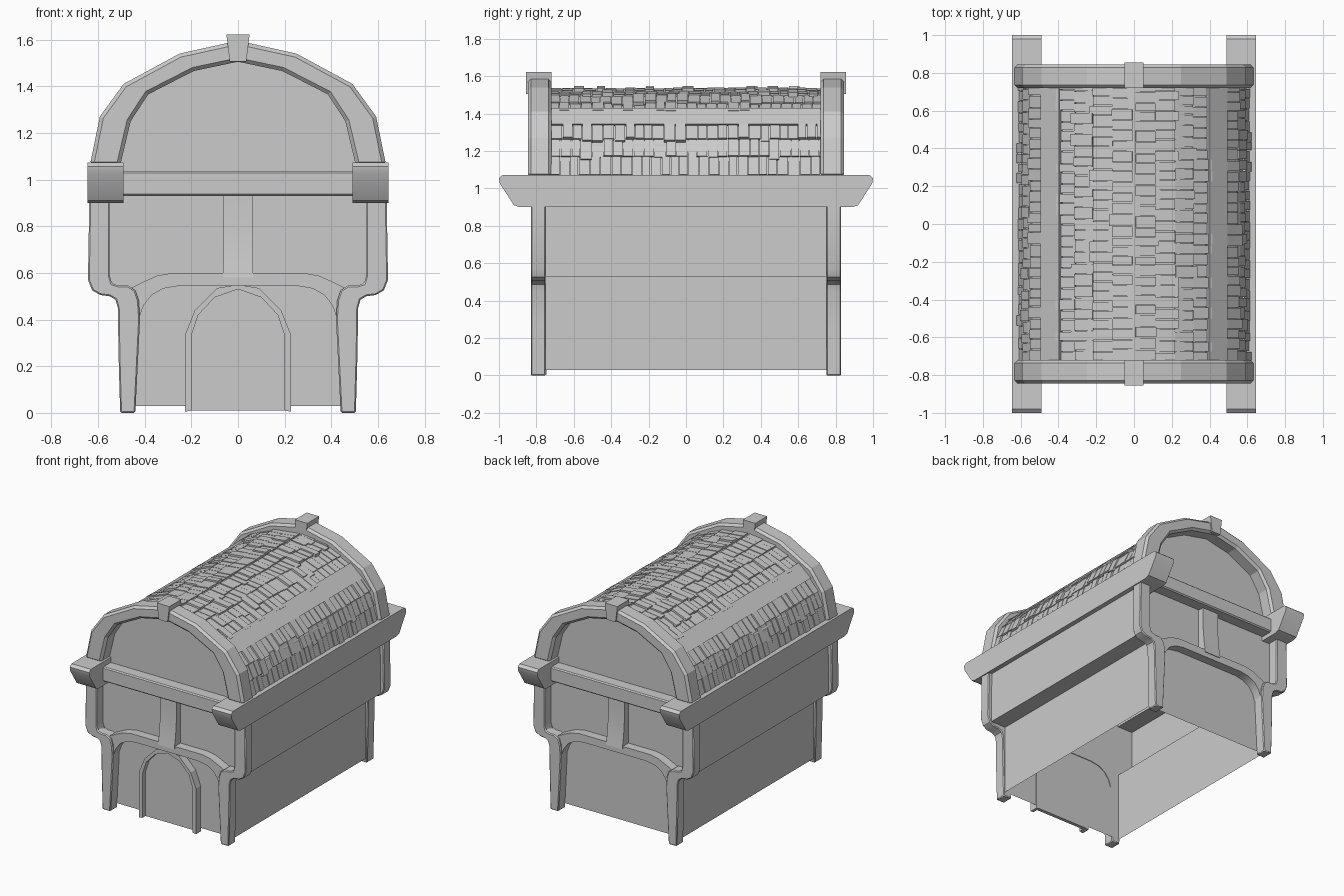
import bpy, bmesh, random
from mathutils import Vector

if "Cube" in bpy.data.objects:
    bpy.data.objects.remove(bpy.data.objects["Cube"])

random.seed(4)


def finish(name, bm, mirror="", bevel=0.0, smooth=0.0):
    bmesh.ops.recalc_face_normals(bm, faces=bm.faces)
    me = bpy.data.meshes.new(name)
    bm.to_mesh(me)
    bm.free()
    ob = bpy.data.objects.new(name, me)
    bpy.context.collection.objects.link(ob)
    if smooth:
        bpy.ops.object.select_all(action='DESELECT')
        ob.select_set(True)
        bpy.context.view_layer.objects.active = ob
        bpy.ops.object.shade_smooth_by_angle(angle=smooth)
    if bevel:
        b = ob.modifiers.new("bevel", 'BEVEL')
        b.width = bevel
        b.limit_method = 'ANGLE'
        b.angle_limit = 0.8
    if mirror:
        m = ob.modifiers.new("mirror", 'MIRROR')
        m.use_axis = ('x' in mirror, 'y' in mirror, False)
        m.use_mirror_merge = False
    return ob


def prism(name, pts, lo, hi, axis='y', open_bottom=False, **kw):
    """Extrude a closed profile, (x,z) along y or (y,z) along x."""
    bm = bmesh.new()
    place = (lambda a, z, t: (a, t, z)) if axis == 'y' else (lambda a, z, t: (t, a, z))
    r0 = [bm.verts.new(place(a, z, lo)) for a, z in pts]
    r1 = [bm.verts.new(place(a, z, hi)) for a, z in pts]
    n = len(pts)
    bm.faces.new(r0)
    bm.faces.new(r1)
    for i in range(n):
        # the last side closes the profile and is the underside
        if not (open_bottom and i == n - 1):
            j = (i + 1) % n
            bm.faces.new((r0[i], r0[j], r1[j], r1[i]))
    return finish(name, bm, **kw)


def sym(half):
    """Complete a right-hand half profile with its reflection."""
    return half + [(-x, z) for x, z in reversed(half) if abs(x) > 1e-6]


def arch_band(outer, inner):
    """Closed band between two right-hand half arches that end on x = 0."""
    return sym(outer) + sym(inner)[::-1]


def rect(a0, a1, z0, z1):
    return [(a0, z0), (a1, z0), (a1, z1), (a0, z1)]


# Wall and roof shell, open underneath
roof = [(0.6, 1.05), (0.56, 1.235), (0.455, 1.365), (0.235, 1.487), (0, 1.53)]
prism("house_shell", sym([(0.495, 0.03), (0.495, 0.53), (0.615, 0.53), (0.61, 1.05)] + roof),
      -0.75, 0.75, open_bottom=True)

# Corner posts with the curved jetty step
prism("corner_post", [
    (0.44, 0), (0.505, 0), (0.512, 0.25), (0.515, 0.45), (0.525, 0.485), (0.55, 0.5),
    (0.59, 0.505), (0.625, 0.525), (0.643, 0.57), (0.637, 0.93), (0.55, 0.93),
    (0.55, 0.59), (0.54, 0.555), (0.51, 0.545), (0.47, 0.545), (0.44, 0.525),
    (0.425, 0.48), (0.42, 0.4), (0.43, 0.2)],
    -0.83, -0.75, mirror="xy", bevel=0.006, smooth=0.6)

# Curved cross brace and short king post on each end
prism("curved_brace", arch_band(
    [(0.47, 0.53), (0.41, 0.56), (0.35, 0.587), (0.28, 0.6), (0, 0.6)],
    [(0.422, 0.41), (0.405, 0.46), (0.37, 0.505), (0.32, 0.533), (0.25, 0.545), (0, 0.545)]),
    -0.815, -0.745, mirror="y", smooth=0.6)
prism("king_post", [(-0.745, 0.58), (-0.82, 0.58), (-0.805, 0.68), (-0.795, 0.8),
                    (-0.795, 0.95), (-0.745, 0.95)],
      -0.065, 0.065, axis='x', mirror="y", smooth=0.6)

# Tie beam across each end and long eave beams
prism("tie_beam", rect(-0.84, -0.745, 0.93, 1.035), -0.52, 0.52, axis='x', mirror="y", bevel=0.008)
prism("eave_beam", sym([(0.89, 0.9), (0.92, 0.91), (0.995, 1.025), (1.0, 1.055), (0.98, 1.072)]),
      0.49, 0.645, axis='x', mirror="x", smooth=0.6)

# Gable arches and keystones
prism("gable_arch", arch_band(
    [(0.635, 1.06), (0.592, 1.27), (0.49, 1.41), (0.25, 1.54), (0, 1.595)],
    [(0.505, 1.06), (0.46, 1.25), (0.385, 1.365), (0.19, 1.465), (0, 1.505)]),
    -0.845, -0.72, mirror="y", bevel=0.016)
prism("keystone", [(-0.035, 1.505), (0.035, 1.505), (0.05, 1.622), (-0.05, 1.622)],
      -0.855, -0.72, mirror="y")

# Roof rails
prism("roof_rail", [(0.495, 1.345), (0.396, 1.43), (0.35, 1.37), (0.44, 1.3)],
      -0.73, 0.73, mirror="x")

# Front door with a thin arched frame
door = [(0.2, 0.01), (0.2, 0.33), (0.17, 0.42), (0.1, 0.495), (0, 0.53)]
prism("door_frame", arch_band(
    [(0.227, 0.005), (0.227, 0.335), (0.185, 0.44), (0.09, 0.535), (0, 0.55)], door), -0.805, -0.745)
prism("door_panel", sym(door), -0.77, -0.745)


# Shingles laid in courses up the roof curve
def roof_point(s):
    for (x0, z0), (x1, z1) in zip(roof, roof[1:]):
        a, b = Vector((x0, 0, z0)), Vector((x1, 0, z1))
        d = (b - a).length
        if s <= d or x1 == 0:
            return a.lerp(b, min(s / d, 1.0))
        s -= d


courses = [(0.02 + 0.1 * i, 0.12 + 0.1 * i) for i in range(3)]
courses += [(0.42 + 0.105 * i, 0.525 + 0.105 * i) for i in range(4)]
bm = bmesh.new()
for side in (1, -1):
    for s0, s1 in courses:
        y = -0.725
        while y < 0.715:
            w = min(random.uniform(0.045, 0.065), 0.725 - y)
            a = roof_point(max(0.01, s0 - random.choice((0, 0, 0, 0, 0.004, 0.02))))
            b = roof_point(s1)
            t = (b - a).normalized()
            n = Vector((t.z, 0, -t.x))
            lift = random.choice((0.014, 0.016, 0.018, 0.026))
            corners = [a - n * 0.015, a + n * lift, b + n * (lift - 0.008), b - n * 0.015]
            rings = []
            for yy in (y + 0.002, y + w - 0.002):
                rings.append([bm.verts.new((c.x * side, yy, c.z)) for c in corners])
            bm.faces.new(rings[0])
            bm.faces.new(rings[1])
            for i in range(4):
                j = (i + 1) % 4
                bm.faces.new((rings[0][i], rings[0][j], rings[1][j], rings[1][i]))
            y += w
finish("roof_shingles", bm)
